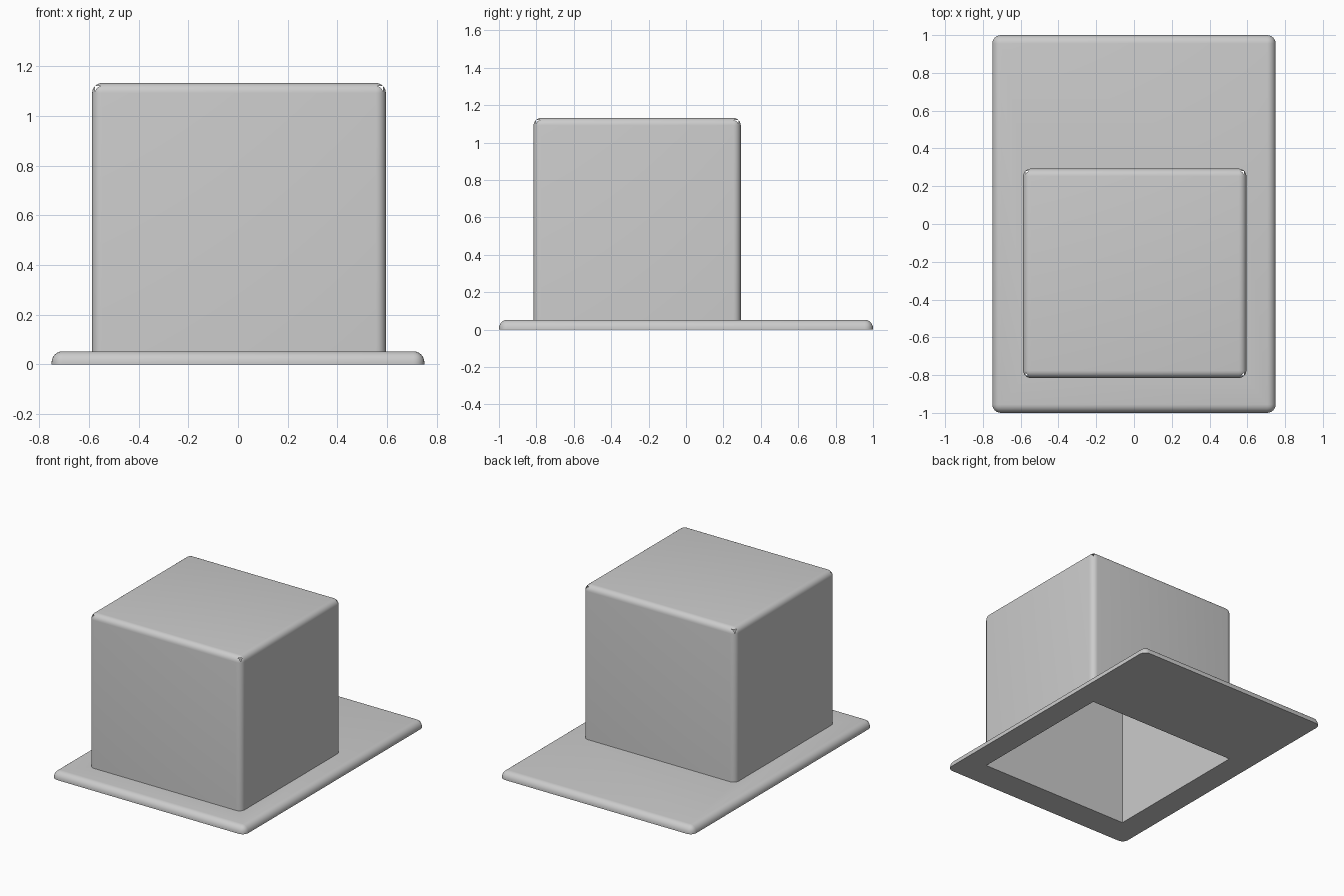
import bpy, bmesh, math
from mathutils import Matrix, Vector

old = bpy.data.objects.get("Cube")
if old:
    bpy.data.objects.remove(old, do_unlink=True)

grey = bpy.data.materials.new("plain_grey")
grey.use_nodes = True
colour = (0.6, 0.6, 0.6, 1)
grey.diffuse_color = colour
grey.node_tree.nodes["Principled BSDF"].inputs["Base Color"].default_value = colour


def block(name, low, high, radius=0):
    """Box between two corners, rounded everywhere but along its base."""
    low, high = Vector(low), Vector(high)
    bm = bmesh.new()
    place = Matrix.Translation((low + high) / 2) @ Matrix.Diagonal((*(high - low), 1))
    bmesh.ops.create_cube(bm, size=1, matrix=place)
    if radius:
        edges = [e for e in bm.edges if max(v.co.z for v in e.verts) > low.z + 0.001]
        bmesh.ops.bevel(bm, geom=edges, offset=radius, segments=6, profile=0.5,
                        affect='EDGES', clamp_overlap=True)
    mesh = bpy.data.meshes.new(name)
    bm.to_mesh(mesh)
    bm.free()
    mesh.materials.append(grey)
    obj = bpy.data.objects.new(name, mesh)
    bpy.context.collection.objects.link(obj)
    return obj


# Base plate and raised box
base_plate = block("base_plate", (-0.75, -1, 0), (0.75, 1, 0.053), 0.045)
raised_box = block("raised_box", (-0.587, -0.815, 0), (0.595, 0.293, 1.132), 0.04)

# Cavity open at the underside
wall = 0.012
cavity = block("cavity_cutter", (-0.587 + wall, -0.815 + wall, -0.2),
               (0.595 - wall, 0.293 - wall, 1.132 - wall))
cavity.hide_render = True

for part in (base_plate, raised_box):
    cut = part.modifiers.new("cavity", 'BOOLEAN')
    cut.operation = 'DIFFERENCE'
    cut.solver = 'EXACT'
    cut.object = cavity
    bpy.ops.object.select_all(action='DESELECT')
    part.select_set(True)
    bpy.context.view_layer.objects.active = part
    bpy.ops.object.modifier_apply(modifier=cut.name)
    bpy.ops.object.shade_smooth_by_angle(angle=math.radians(35))

bpy.data.objects.remove(cavity, do_unlink=True)
